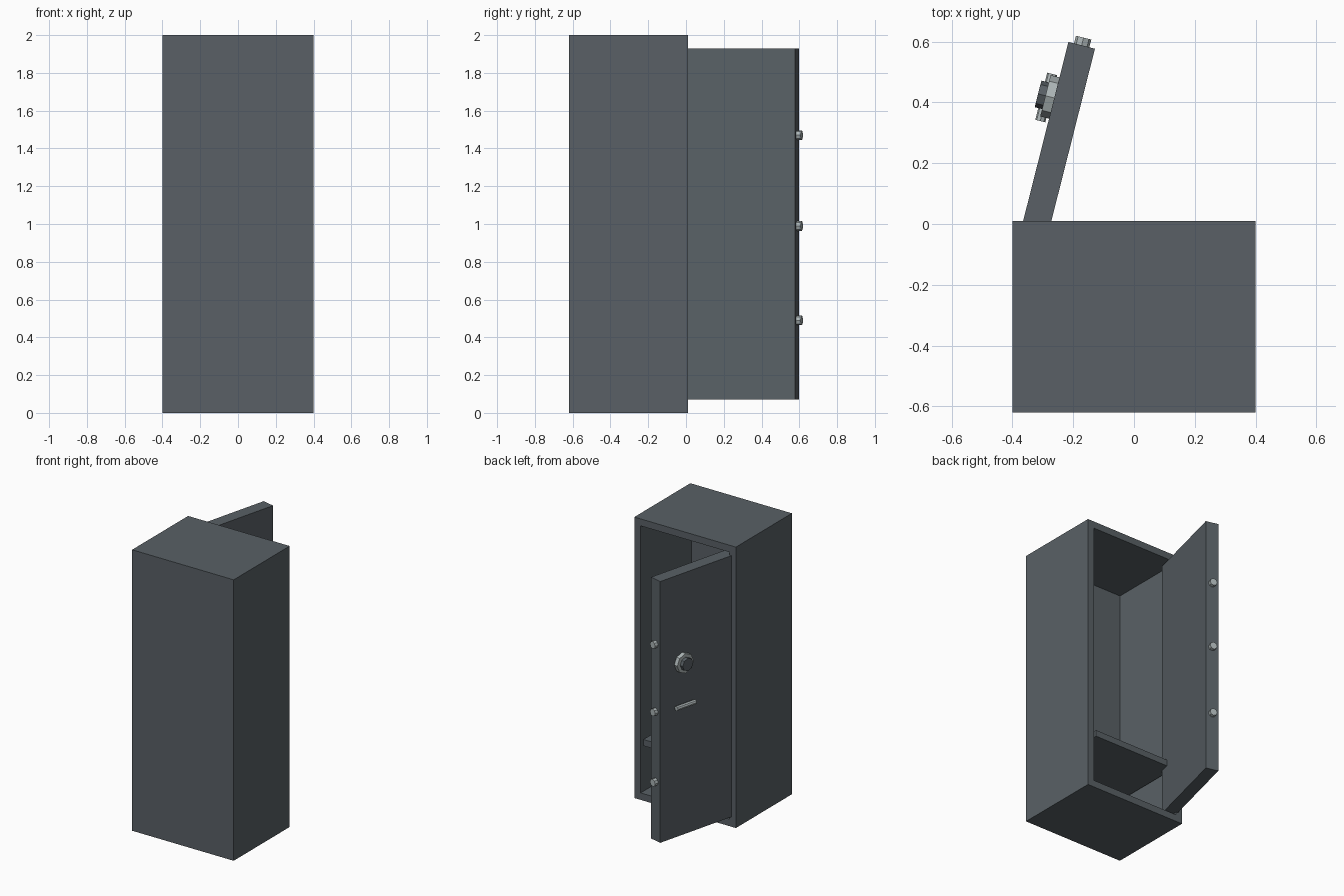
import bpy, bmesh
from math import radians, pi
from mathutils import Matrix, Vector

if "Cube" in bpy.data.objects:
    bpy.data.objects.remove(bpy.data.objects["Cube"], do_unlink=True)


def material(name, rgb):
    m = bpy.data.materials.new(name)
    m.use_nodes = True
    m.diffuse_color = (*rgb, 1)
    m.node_tree.nodes["Principled BSDF"].inputs["Base Color"].default_value = (*rgb, 1)
    return m


STEEL = material("dark slate steel", (0.10, 0.118, 0.132))
CHROME = material("pale chrome", (0.42, 0.47, 0.475))


def finish(name, bm, mat, matrix=Matrix()):
    bm.transform(matrix)
    bmesh.ops.recalc_face_normals(bm, faces=bm.faces)
    me = bpy.data.meshes.new(name)
    bm.to_mesh(me)
    bm.free()
    me.materials.append(mat)
    ob = bpy.data.objects.new(name, me)
    bpy.context.collection.objects.link(ob)
    return ob


def box_mesh(lo, hi):
    bm = bmesh.new()
    lo, hi = Vector(lo), Vector(hi)
    bmesh.ops.create_cube(bm, size=1)
    bm.transform(Matrix.Translation((lo + hi) / 2) @ Matrix.Diagonal((*(hi - lo), 1)))
    return bm


def rod(name, mat, frame, centre, axis, radius, length):
    """Eight-sided cylinder lying along the local x or y axis of a frame."""
    bm = bmesh.new()
    bmesh.ops.create_cone(bm, cap_ends=True, segments=8, radius1=radius,
                          radius2=radius, depth=length)
    turn = Matrix.Rotation(pi / 2, 4, 'Y' if axis == 'X' else 'X')
    return finish(name, bm, mat, frame @ Matrix.Translation(centre) @ turn)


# Cabinet: a box whose open side is inset and pushed inward
WALL, OPEN_Y, INNER_Y = 0.07, 0.01, -0.56
bm = box_mesh((-0.4, -0.62, 0), (0.4, OPEN_Y, 2))
bm.normal_update()
opening = max(bm.faces, key=lambda f: f.normal.y)
bmesh.ops.inset_region(bm, faces=[opening], thickness=WALL)
pushed = bmesh.ops.extrude_discrete_faces(bm, faces=[opening])["faces"]
bmesh.ops.translate(bm, verts=pushed[0].verts, vec=(0, INNER_Y - OPEN_Y, 0))
finish("cabinet", bm, STEEL)

# Inner shelf
finish("shelf", box_mesh((-0.33, INNER_Y, 0.39), (0.33, OPEN_Y - 0.001, 0.435)), STEEL)

# Open door, built in its hinge frame: x along the door, y outward
hinge = Matrix.Translation((-0.334, -0.052, 0)) @ Matrix.Rotation(radians(75.8), 4, 'Z')
LENGTH, HALF = 0.66, 0.045
finish("door", box_mesh((0, -HALF, WALL), (LENGTH, HALF, 2 - WALL)), STEEL, hinge)

# Locking bolts on the free edge
for label, z in (("lower", 0.49), ("middle", 0.99), ("upper", 1.47)):
    rod(label + "_bolt", CHROME, hinge, (LENGTH, 0, z), 'X', 0.026, 0.052)

# Dial and handle on the outer face
rod("dial_ring", CHROME, hinge, (0.47, HALF + 0.01, 1.3), 'Y', 0.07, 0.04)
rod("dial_knob", STEEL, hinge, (0.47, HALF + 0.035, 1.3), 'Y', 0.045, 0.04)
rod("handle_bar", CHROME, hinge, (0.465, HALF + 0.026, 1.0), 'X', 0.017, 0.16)
